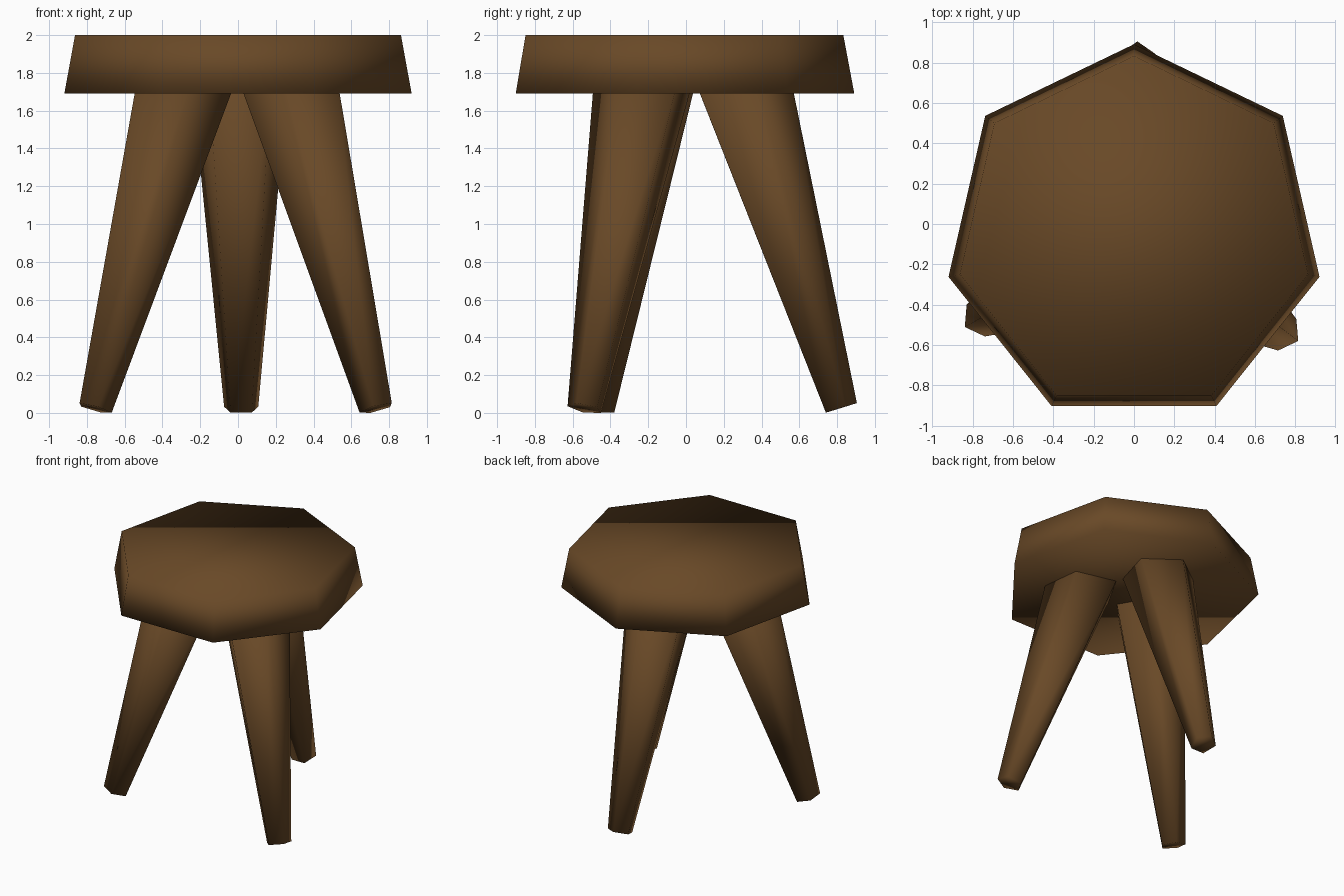
import bpy
import math
from mathutils import Vector

if "Cube" in bpy.data.objects:
    bpy.data.objects.remove(bpy.data.objects["Cube"])

# One brown for the whole stool
wood = bpy.data.materials.new("dark_wood")
wood.diffuse_color = (0.14, 0.066, 0.02, 1.0)
wood.use_nodes = True
wood.node_tree.nodes["Principled BSDF"].inputs["Base Color"].default_value = wood.diffuse_color


def tapered_prism(name, start, end, r_start, r_end, sides, outward):
    """Smooth-shaded frustum whose first corner points along outward."""
    start, end = Vector(start), Vector(end)
    axis = (end - start).normalized()
    u = Vector(outward)
    u = (u - axis * u.dot(axis)).normalized()
    v = axis.cross(u)
    verts = []
    for centre, r in ((start, r_start), (end, r_end)):
        for i in range(sides):
            a = 2 * math.pi * i / sides
            verts.append(centre + (u * math.cos(a) + v * math.sin(a)) * r)
    faces = [(i, (i + 1) % sides, sides + (i + 1) % sides, sides + i)
             for i in range(sides)]
    faces.append(tuple(reversed(range(sides))))
    faces.append(tuple(range(sides, 2 * sides)))
    mesh = bpy.data.meshes.new(name)
    mesh.from_pydata(verts, [], faces)
    mesh.materials.append(wood)
    mesh.shade_smooth()
    obj = bpy.data.objects.new(name, mesh)
    bpy.context.collection.objects.link(obj)
    return obj


# Seven-sided seat, narrower at the top
tapered_prism("seat", (0, -0.052, 1.69), (0, -0.052, 2.0),
              0.943, 0.885, 7, (0, 1, 0))

# Five-sided splayed legs: foot centre, centre where it meets the seat, angle
legs = {
    "back_leg": ((0.017, 0.814), (0.01, 0.303), 90),
    "left_leg": ((-0.76, -0.465), (-0.315, -0.215), 210),
    "right_leg": ((0.735, -0.535), (0.306, -0.235), 330),
}
FOOT_Z, SEAT_Z, FOOT_R, TOP_R = 0.024, 1.69, 0.095, 0.264
for name, (foot, top, angle) in legs.items():
    a = math.radians(angle)
    p = Vector((*foot, FOOT_Z))
    q = Vector((*top, SEAT_Z))
    k = 1.06  # run the leg a little way into the seat
    tapered_prism(name, p, p + (q - p) * k, FOOT_R,
                  FOOT_R + (TOP_R - FOOT_R) * k, 5,
                  (math.cos(a), math.sin(a), 0))
